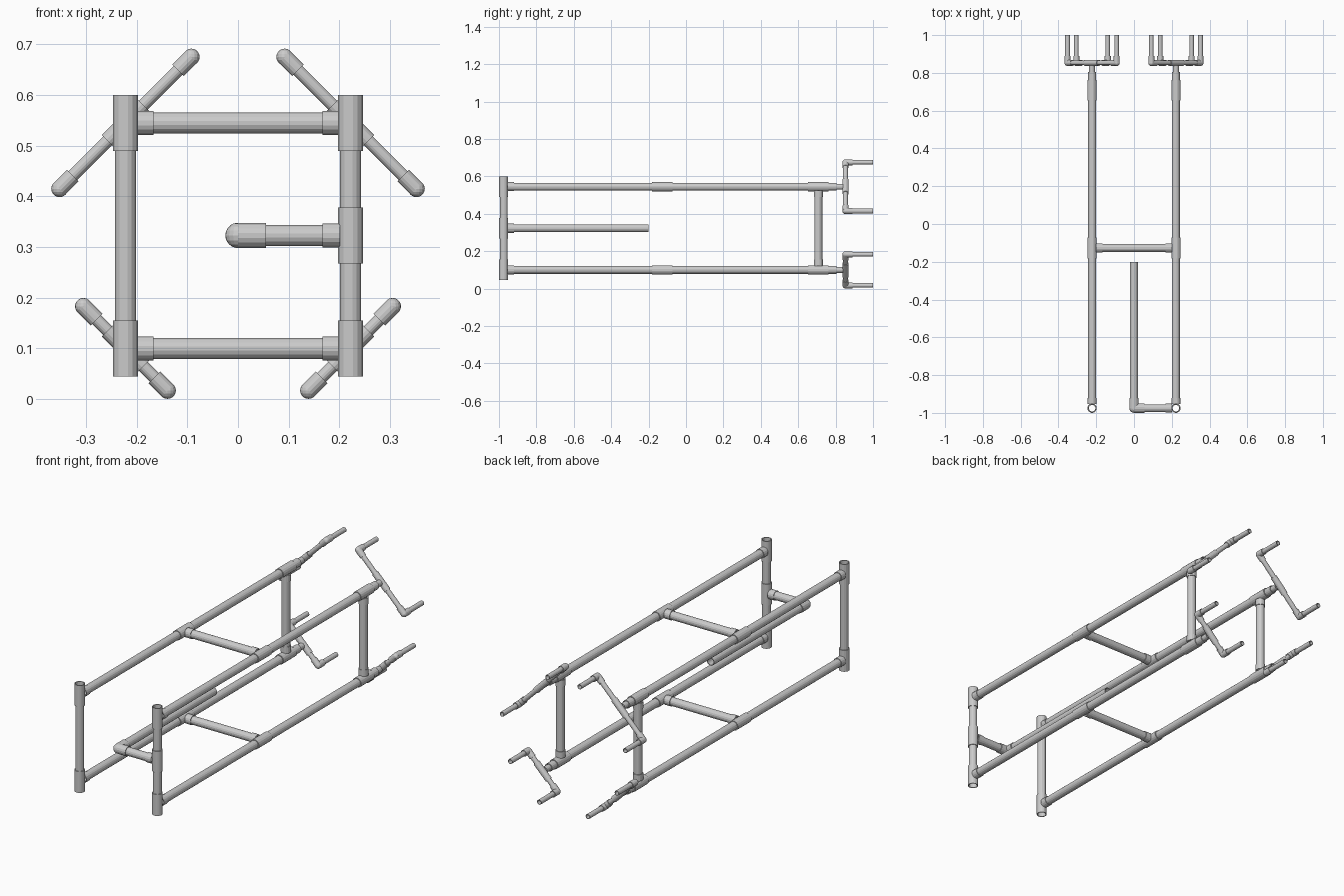
import bpy
import bmesh
import math
from mathutils import Vector

SIDES = 16
PIPE, FITTING = 0.021, 0.025        # large pipe and fitting radii
THIN, THIN_FIT = 0.0125, 0.0165     # handle pipe and fitting radii
SOCKET, THIN_SOCKET = 0.055, 0.037  # fitting lengths from their centre
X, TOP, LOW, MID = 0.222, 0.545, 0.10, 0.323
FRONT, CROSS, REAR, HANDLE = -0.975, -0.127, 0.708, 0.853

cube = bpy.data.objects.get("Cube")
if cube:
    bpy.data.objects.remove(cube, do_unlink=True)


def add_object(name, bm):
    bmesh.ops.recalc_face_normals(bm, faces=bm.faces)
    mesh = bpy.data.meshes.new(name)
    bm.to_mesh(mesh)
    bm.free()
    obj = bpy.data.objects.new(name, mesh)
    bpy.context.collection.objects.link(obj)


def add_tube(bm, start, end, radius, bore=0.82):
    """Hollow straight tube between two points."""
    start, end = Vector(start), Vector(end)
    turn = (end - start).to_track_quat("Z", "Y")
    rings = []
    for centre, r in ((start, radius), (end, radius),
                      (end, radius * bore), (start, radius * bore)):
        ring = []
        for i in range(SIDES):
            a = math.tau * (i + 0.5) / SIDES
            offset = Vector((math.cos(a), math.sin(a), 0)) * r
            ring.append(bm.verts.new(centre + turn @ offset))
        rings.append(ring)
    for k, ring in enumerate(rings):
        other = rings[(k + 1) % len(rings)]
        for i in range(SIDES):
            j = (i + 1) % SIDES
            bm.faces.new((ring[i], ring[j], other[j], other[i]))


def pipe(name, start, end, radius=PIPE):
    bm = bmesh.new()
    add_tube(bm, start, end, radius)
    add_object(name, bm)


def tee(name, centre, run, arm, radius=FITTING, length=SOCKET):
    bm = bmesh.new()
    c, run, arm = Vector(centre), Vector(run).normalized(), Vector(arm).normalized()
    add_tube(bm, c - run * length, c + run * length, radius)
    add_tube(bm, c + arm * radius * 0.85, c + arm * length, radius * 0.97)
    add_object(name, bm)


def elbow(name, centre, arms, radius, length):
    bm = bmesh.new()
    c = Vector(centre)
    bmesh.ops.create_uvsphere(bm, u_segments=SIDES, v_segments=8, radius=radius)
    bmesh.ops.translate(bm, verts=bm.verts, vec=c)
    for arm in arms:
        add_tube(bm, c, c + Vector(arm).normalized() * length, radius)
    add_object(name, bm)


def handle(name, x, z, slope, half):
    """Diagonal bar on a rail end with a prong at each tip."""
    c = Vector((x, HANDLE, z))
    run = Vector((1, 0, slope))
    tee(name + "_tee", c, run, (0, -1, 0), THIN_FIT, 0.05)
    pipe(name + "_bar", c - run * half, c + run * half, THIN)
    for end, s in (("inner", -math.copysign(1, x)), ("outer", math.copysign(1, x))):
        tip = c + run * half * s
        elbow(f"{name}_{end}_elbow", tip, (-run * s, (0, 1, 0)), THIN_FIT, THIN_SOCKET)
        pipe(f"{name}_{end}_prong", tip, (tip.x, 1, tip.z), THIN)


# Two side frames: rails, posts, tees and handles
for side, s in (("left", 1), ("right", -1)):
    x = X * s
    for level, z, up, half in (("upper", TOP, -1, 0.13), ("lower", LOW, 1, 0.083)):
        name = f"{side}_{level}"
        tee(name + "_front_tee", (x, FRONT, z), (0, 0, 1), (0, 1, 0))
        tee(name + "_middle_tee", (x, CROSS, z), (0, 1, 0), (-s, 0, 0))
        tee(name + "_rear_tee", (x, REAR, z), (0, 1, 0), (0, 0, up))
        pipe(name + "_front_rail", (x, FRONT + 0.03, z), (x, CROSS, z))
        pipe(name + "_rear_rail", (x, CROSS, z), (x, REAR, z))
        pipe(name + "_rail_end", (x, REAR, z), (x, 0.805, z))
        handle(name + "_handle", x, z, s * up, half)
    pipe(side + "_front_post", (x, FRONT, LOW), (x, FRONT, TOP))
    pipe(side + "_rear_post", (x, REAR, LOW + 0.02), (x, REAR, TOP - 0.02))

# Crossbars joining the side frames
for level, z in (("upper", TOP), ("lower", LOW)):
    pipe(level + "_crossbar", (-X + 0.02, CROSS, z), (X - 0.02, CROSS, z))

# Central rod carried by an arm on the left front post
corner = (0, FRONT, MID)
tee("rod_arm_tee", (X, FRONT, MID), (0, 0, 1), (-1, 0, 0))
pipe("rod_arm", (X - 0.022, FRONT, MID), corner)
elbow("rod_elbow", corner, ((1, 0, 0), (0, 1, 0)), FITTING, SOCKET)
pipe("centre_rod", corner, (0, -0.2, MID))
